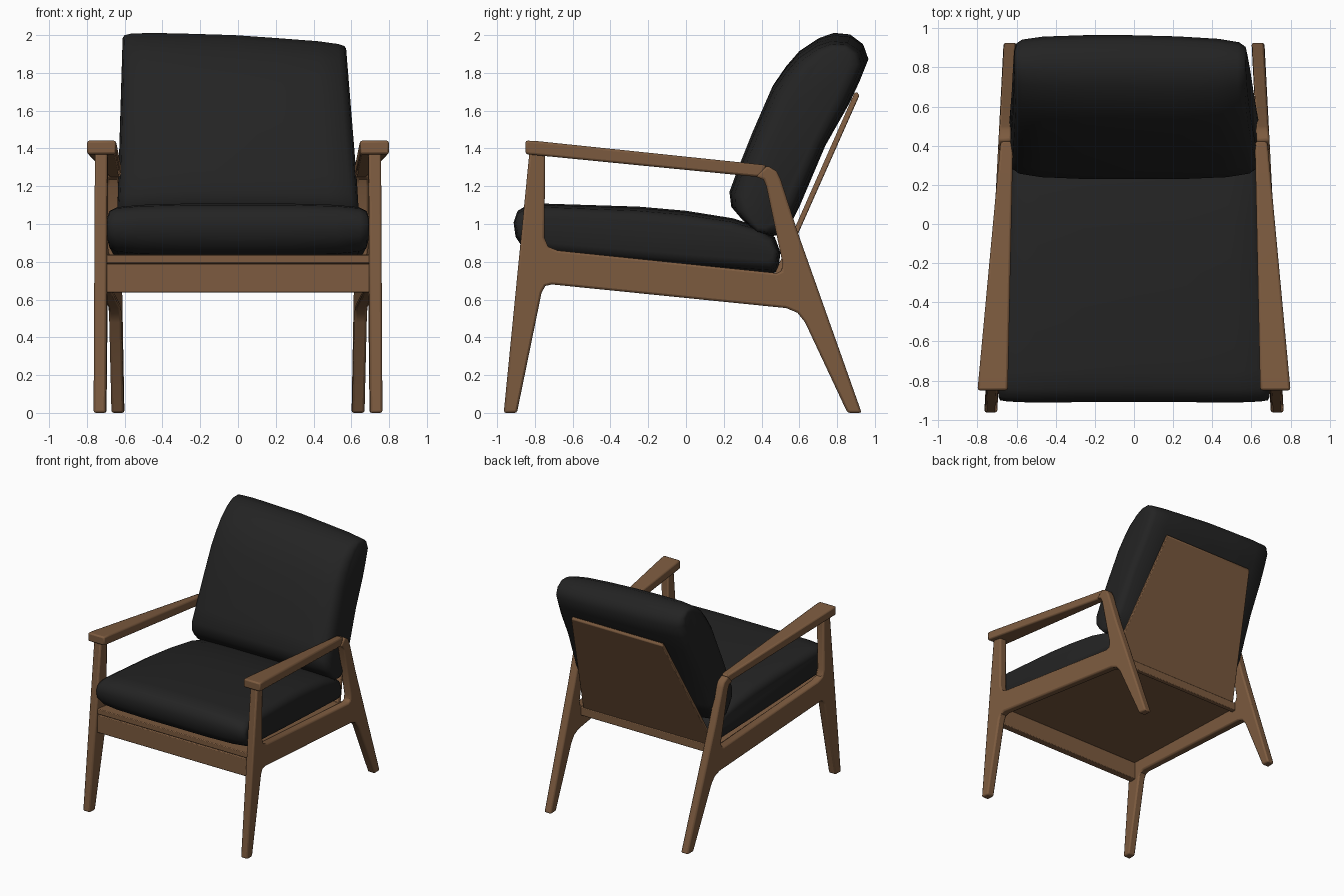
import bpy, bmesh, math
from mathutils import Vector

if "Cube" in bpy.data.objects:
    bpy.data.objects.remove(bpy.data.objects["Cube"])


def material(name, rgb):
    m = bpy.data.materials.new(name)
    m.diffuse_color = (*rgb, 1)
    m.use_nodes = True
    m.node_tree.nodes["Principled BSDF"].inputs["Base Color"].default_value = m.diffuse_color
    return m


WOOD = material("walnut wood", (0.205, 0.105, 0.05))
BLACK = material("black fabric", (0.017, 0.017, 0.017))


def lerp(a, b, t):
    return a + (b - a) * t


def loft(name, rings, mat, bevel=0.0, mirror=False, angle=40):
    """Skin a row of matching closed rings and cap both ends."""
    bm = bmesh.new()
    rows = [[bm.verts.new(p) for p in ring] for ring in rings]
    n = len(rows[0])
    for a, b in zip(rows, rows[1:]):
        for i in range(n):
            j = (i + 1) % n
            bm.faces.new((a[i], a[j], b[j], b[i]))
    bm.faces.new(rows[0])
    bm.faces.new(rows[-1][::-1])
    bmesh.ops.recalc_face_normals(bm, faces=bm.faces)
    me = bpy.data.meshes.new(name)
    bm.to_mesh(me)
    bm.free()
    me.materials.append(mat)
    ob = bpy.data.objects.new(name, me)
    bpy.context.collection.objects.link(ob)
    bpy.ops.object.select_all(action='DESELECT')
    ob.select_set(True)
    bpy.context.view_layer.objects.active = ob
    bpy.ops.object.shade_smooth_by_angle(angle=math.radians(angle))
    if bevel:
        b = ob.modifiers.new("bevel", 'BEVEL')
        b.width, b.segments, b.limit_method = bevel, 2, 'ANGLE'
        b.angle_limit = math.radians(50)
    if mirror:
        ob.modifiers.new("mirror", 'MIRROR')
    return ob


def prism(name, profile, x0, x1, bevel=0.006, mirror=False):
    """Side profile (y, z) extruded between two x functions."""
    rings = [[(f(y, z), y, z) for y, z in profile] for f in (x0, x1)]
    return loft(name, rings, WOOD, bevel, mirror)


# side frames: both legs and the rail, converging towards the back
side = [(-.965, 0), (-.895, 0), (-.765, .635), (-.745, .672), (-.71, .68),
        (.53, .555), (.59, .53), (.63, .48), (.855, 0), (.93, 0),
        (.59, .96), (.50, 1.24), (.48, 1.28), (.43, 1.31), (.37, 1.25),
        (.41, 1.235), (.425, 1.20), (.512, .79), (.505, .75), (.48, .74),
        (-.68, .86), (-.73, .88), (-.75, .93), (-.745, 1.39), (-.828, 1.39)]
mid = lambda y: .682 - .052 * y
prism("side_frame", side, lambda y, z: mid(y) - .033, lambda y, z: mid(y) + .033, .012, True)

# armrests: wide at the front, narrow at the back
arm = [(-.85, 1.37), (.40, 1.247), (.425, 1.312), (-.78, 1.438), (-.85, 1.442)]
at = lambda y: (y + .85) / 1.27
prism("armrest", arm, lambda y, z: lerp(.645, .618, at(y)),
      lambda y, z: lerp(.80, .682, at(y)), .012, True)

# cross rails, seat board and tapered back panel
inner = lambda y, z: mid(y) - .025


def centred(name, profile, half):
    prism(name, profile, lambda y, z: -half(y, z), half)


centred("front_rail", [(-.87, .638), (-.81, .638), (-.81, .788), (-.87, .788)], inner)
centred("rear_rail", [(.46, .66), (.50, .66), (.50, .73), (.46, .73)], inner)
centred("seat_board", [(-.87, .793), (.50, .685), (.50, .725), (-.87, .838)], inner)
centred("back_panel", [(.462, .72), (.49, .715), (.918, 1.68), (.905, 1.70), (.89, 1.69)],
        lambda y, z: lerp(.61, .42, (z - .72) / .98))


# cushions: profiles thinned towards both sides
def cushion(name, profile, centre, axis, half, warp):
    c, a = Vector(centre), Vector(axis).normalized()
    perp = Vector((-a.y, a.x))
    rings = []
    for s, ka, kp in [(-1, .95, .5), (-.985, .98, .72), (-.93, .99, .86), (-.75, 1, .95), (-.4, 1, 1),
                      (0, 1, 1), (.4, 1, 1), (.75, 1, .95), (.93, .99, .86), (.985, .98, .72), (1, .95, .5)]:
        ring = []
        for p in profile:
            d = Vector(p) - c
            q = c + a * d.dot(a) * ka + perp * d.dot(perp) * kp
            ring.append(warp(s * half(*q), q.x, q.y))
        rings.append(ring)
    return loft(name, rings, BLACK, angle=65)


seat = [(-.90, .93), (-.86, .87), (-.80, .835), (-.4, .80), (.1, .76), (.46, .735), (.49, .76),
        (.50, .85), (.47, .93), (.40, .98), (.25, 1.03), (0, 1.07), (-.25, 1.092),
        (-.5, 1.10), (-.75, 1.108), (-.84, 1.10), (-.89, 1.07), (-.91, 1.01)]
cushion("seat_cushion", seat, (-.2, .93), (.995, -.08),
        lambda y, z: lerp(.695, .628, (y + .9) / 1.4),
        lambda x, y, z: (x, y - .01 * x * x, z))

back = [(.23, 1.17), (.24, 1.09), (.30, 1.02), (.38, .95), (.45, .935), (.53, .95),
        (.60, 1.09), (.74, 1.42), (.87, 1.65), (.925, 1.77), (.965, 1.87), (.94, 1.94),
        (.87, 1.99), (.78, 2.0), (.70, 1.975), (.60, 1.91), (.53, 1.83), (.46, 1.73),
        (.35, 1.48), (.27, 1.28)]


def back_warp(x, y, z):
    # top edge sags a little on one side
    t = max(0, (z - 1.2) / .8)
    return (x - .02 * t, y - .03 * t * max(0, x), z - t * .07 * max(0, x) + t * t * .03 * max(0, -x))


cushion("back_cushion", back, (.6, 1.47), (.428, .904),
        lambda y, z: lerp(.645, .59, (z - .95) / 1.05), back_warp)
